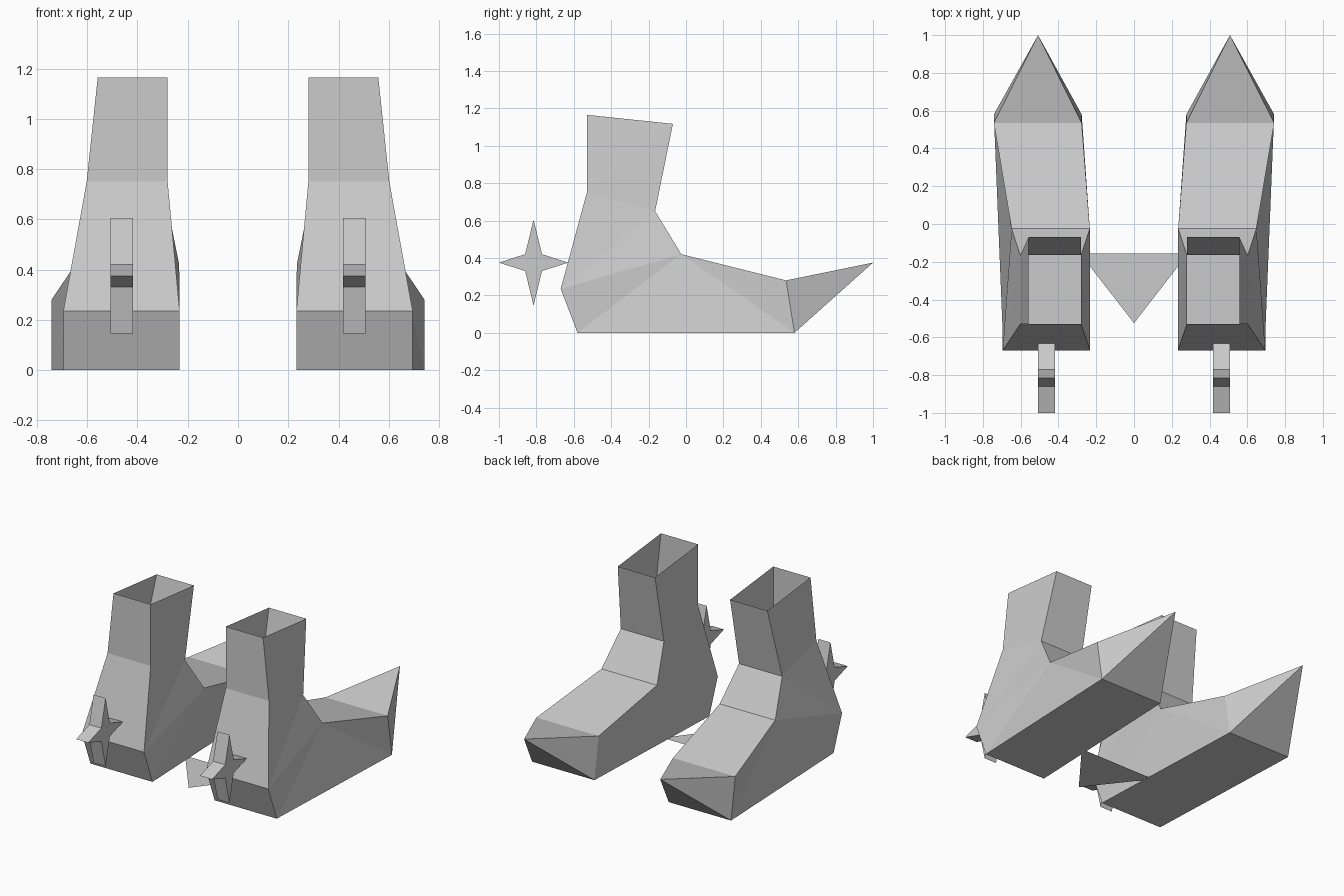
import bpy
import bmesh

# Remove the default cube only
cube = bpy.data.objects.get("Cube")
if cube:
    bpy.data.objects.remove(cube)

# Single flat colour
GREY = (0.6, 0.6, 0.6, 1.0)
grey = bpy.data.materials.new("light_grey")
grey.use_nodes = True
grey.diffuse_color = GREY
bsdf = next(n for n in grey.node_tree.nodes if n.type == 'BSDF_PRINCIPLED')
bsdf.inputs["Base Color"].default_value = GREY


def finish(name, bm, recalc=True):
    """Turn a bmesh into a flat shaded object."""
    if recalc:
        bmesh.ops.recalc_face_normals(bm, faces=bm.faces[:])
    mesh = bpy.data.meshes.new(name)
    bm.to_mesh(mesh)
    bm.free()
    mesh.materials.append(grey)
    obj = bpy.data.objects.new(name, mesh)
    bpy.context.collection.objects.link(obj)
    return obj


# Boot outline seen from the side: y, z, inner x, outer x
OUTLINE = {
    "heel_base": (-0.58, 0, 0.232, 0.695),
    "heel": (-0.67, 0.235, 0.232, 0.695),
    "calf": (-0.53, 0.75, 0.28, 0.602),
    "rim_back": (-0.53, 1.165, 0.28, 0.558),
    "rim_front": (-0.07, 1.117, 0.28, 0.558),
    "shin": (-0.165, 0.65, 0.28, 0.602),
    "instep": (-0.025, 0.42, 0.234, 0.648),
    "toe_top": (0.535, 0.28, 0.277, 0.742),
    "toe_base": (0.58, 0, 0.277, 0.742),
}
TOE_TIP = (0.508, 1.0, 0.375)

# How each side wall is split into triangles
SIDE = [
    ("heel_base", "instep", "toe_base"), ("toe_base", "instep", "toe_top"),
    ("heel_base", "heel", "instep"), ("heel", "shin", "instep"),
    ("heel", "calf", "shin"), ("calf", "rim_front", "shin"),
    ("calf", "rim_back", "rim_front"),
]


def make_boot(name, side):
    bm = bmesh.new()
    inner, outer = {}, {}
    for key, (y, z, x_in, x_out) in OUTLINE.items():
        inner[key] = bm.verts.new((side * x_in, y, z))
        outer[key] = bm.verts.new((side * x_out, y, z))
    for wall in (inner, outer):
        for tri in SIDE:
            bm.faces.new([wall[k] for k in tri])
    # Strip around the outline, left open at the rim and the toe
    keys = list(OUTLINE)
    for a, b in zip(keys, keys[1:] + keys[:1]):
        if a not in ("rim_back", "toe_top"):
            bm.faces.new((inner[a], outer[a], outer[b], inner[b]))
    # Pointed upturned toe
    tip = bm.verts.new((side * TOE_TIP[0], *TOE_TIP[1:]))
    ring = [inner["toe_top"], outer["toe_top"], outer["toe_base"], inner["toe_base"]]
    for a, b in zip(ring, ring[1:] + ring[:1]):
        bm.faces.new((a, b, tip))
    finish(name, bm)


def make_spur(name, side):
    """Four pointed star extruded sideways behind the heel."""
    cy, cz, notch = -0.815, 0.375, 0.045
    star = [(0, 0.23), (notch, notch), (0.185, 0), (notch, -notch),
            (0, -0.23), (-notch, -notch), (-0.185, 0), (-notch, notch)]
    bm = bmesh.new()
    face = bm.faces.new([bm.verts.new((side * 0.417, cy + y, cz + z)) for y, z in star])
    moved = bmesh.ops.extrude_face_region(bm, geom=[face], use_keep_orig=True)
    verts = [g for g in moved["geom"] if isinstance(g, bmesh.types.BMVert)]
    bmesh.ops.translate(bm, verts=verts, vec=(side * 0.09, 0, 0))
    finish(name, bm)


for label, side in (("left", 1), ("right", -1)):
    make_boot(label + "_boot", side)
    make_spur(label + "_spur", side)

# Flat triangle lying on the ground between the boots
bm = bmesh.new()
corners = [(0, -0.525, 0.001), (0.285, -0.157, 0.001), (-0.285, -0.157, 0.001)]
bm.faces.new([bm.verts.new(c) for c in corners])
finish("ground_triangle", bm, recalc=False)
